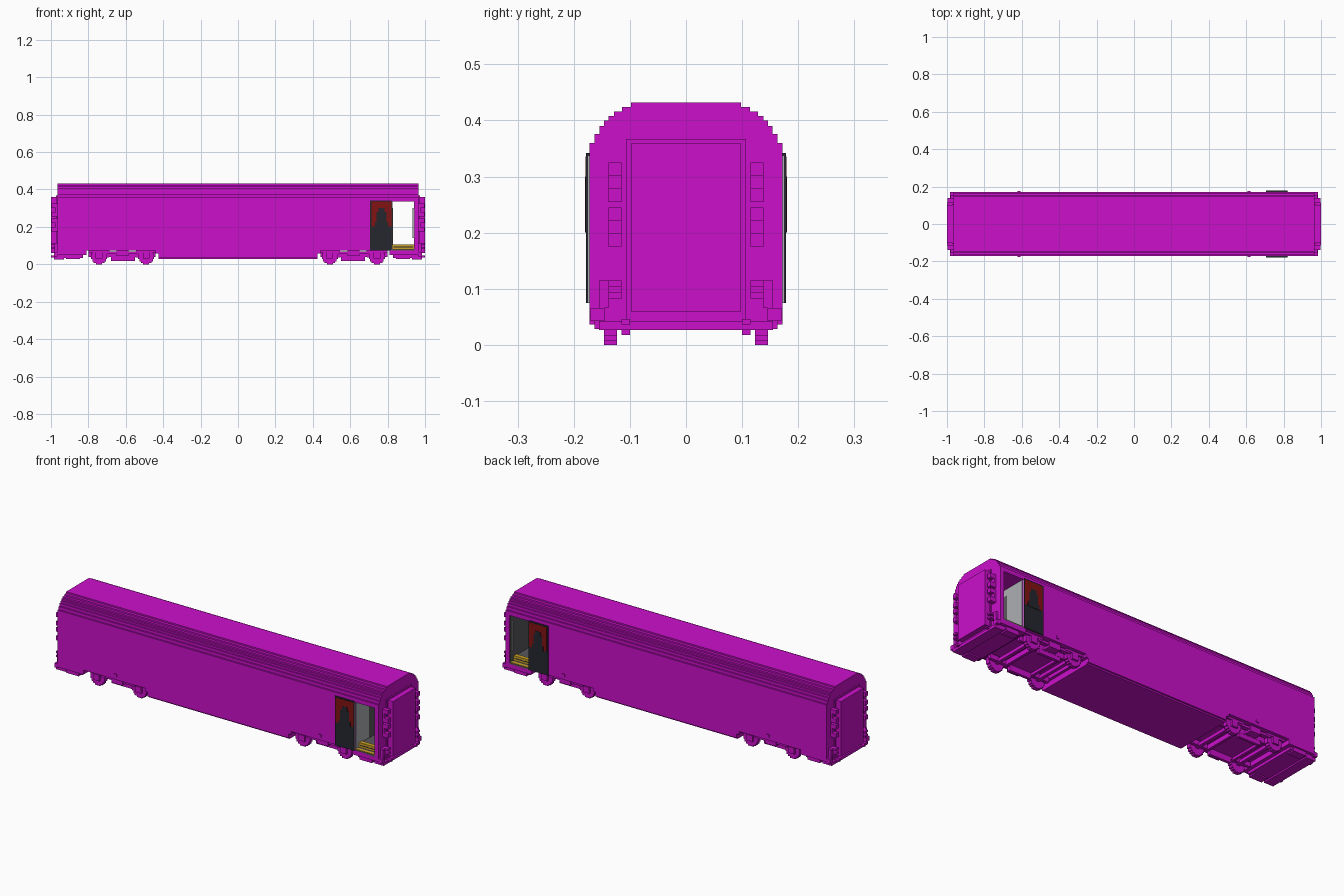
import bpy
import bmesh
import math

cube = bpy.data.objects.get("Cube")
if cube:
    bpy.data.objects.remove(cube, do_unlink=True)


def material(name, r, g, b):
    mat = bpy.data.materials.new(name)
    mat.use_nodes = True
    mat.diffuse_color = (r, g, b, 1)
    mat.node_tree.nodes["Principled BSDF"].inputs["Base Color"].default_value = (r, g, b, 1)
    return mat


magenta = material("magenta", 0.6, 0.005, 0.6)
charcoal = material("charcoal", 0.018, 0.02, 0.028)
red = material("dark red", 0.22, 0.006, 0.006)
yellow = material("yellow", 0.6, 0.36, 0.02)
light_grey = material("light grey", 0.42, 0.43, 0.45)
dark_grey = material("dark grey", 0.1, 0.1, 0.11)


def finish(bm, name, mat):
    bmesh.ops.recalc_face_normals(bm, faces=bm.faces)
    mesh = bpy.data.meshes.new(name)
    bm.to_mesh(mesh)
    bm.free()
    mesh.materials.append(mat)
    obj = bpy.data.objects.new(name, mesh)
    bpy.context.scene.collection.objects.link(obj)
    return obj


def add_box(bm, xs, ys, zs):
    corners = bmesh.ops.create_cube(bm, size=1)["verts"]
    for v in corners:
        v.co = [(lim[0] + lim[1]) / 2 + c * (lim[1] - lim[0])
                for lim, c in zip((xs, ys, zs), v.co)]


def flip(limits):
    return (-limits[1], -limits[0])


def box(name, mat, xs, ys, zs, mirror_x=False, mirror_y=False):
    """One box, optionally repeated on the other end and side."""
    bm = bmesh.new()
    for x in ([xs, flip(xs)] if mirror_x else [xs]):
        for y in ([ys, flip(ys)] if mirror_y else [ys]):
            add_box(bm, x, y, zs)
    return finish(bm, name, mat)


def prism(name, mat, half, x0, x1):
    """Extrude a mirrored (y, z) half profile along the car."""
    outline = half + [(-y, z) for y, z in reversed(half)]
    bm = bmesh.new()
    face = bm.faces.new([bm.verts.new((x0, y, z)) for y, z in outline])
    moved = bmesh.ops.extrude_face_region(bm, geom=[face])["geom"]
    bmesh.ops.translate(bm, vec=(x1 - x0, 0, 0),
                        verts=[g for g in moved if isinstance(g, bmesh.types.BMVert)])
    return finish(bm, name, mat)


def stairs(points):
    """Turn corner points into a stepped outline."""
    out = [points[0]]
    for (y0, z0), (y1, z1) in zip(points, points[1:]):
        out += [(y1, z0), (y1, z1)]
    return out


SIDE, END = 0.172, 0.965
DOOR0, DOOR1, SILL, LINTEL = 0.823, 0.943, 0.075, 0.337

# Body shell with stepped roof, split around the open doorway
roof = stairs([(SIDE, 0.36), (0.163, 0.376), (0.154, 0.39), (0.146, 0.4),
               (0.138, 0.408), (0.128, 0.416), (0.114, 0.424), (0.098, 0.432)])


def shell(name, x0, x1, bottom):
    prism(name, magenta, [(SIDE, bottom)] + roof, x0, x1)


shell("body_shell", -END, DOOR0, SILL)
shell("doorway_roof", DOOR0, DOOR1, LINTEL)
shell("body_end", DOOR1, END, SILL)

# Stepped underfloor tub between the bogies
tub = stairs([(0.154, 0.028), (0.163, 0.036), (SIDE, 0.044)])
prism("underfloor_tub", magenta, tub + [(SIDE, 0.08)], -0.425, 0.425)
box("tub_shoulder", magenta, (0.42, 0.44), (-SIDE, SIDE), (0.058, 0.08), mirror_x=True)

# End underframes and entry steps
box("end_underframe", magenta, (0.81, END), (-SIDE, SIDE), (0.05, SILL), mirror_x=True)
box("end_underframe_base", magenta, (0.83, END), (-0.155, 0.155), (0.035, 0.05), mirror_x=True)
box("entry_step", magenta, (0.845, 0.92), (0.12, 0.163), (0.028, 0.05), True, True)
box("end_bumper", magenta, (0.93, 0.985), (-0.155, 0.155), (0.027, 0.042), mirror_x=True)

# Gangway bellows and frame
box("gangway", magenta, (END, 1), (-0.098, 0.098), (0.06, 0.359), mirror_x=True)
box("gangway_frame", magenta, (END, 0.972), (-0.107, 0.107), (0.042, 0.367), mirror_x=True)

# Grab brackets on each end
for label, low, high in (("upper", 0.255, 0.325), ("middle", 0.175, 0.245), ("lower", 0.083, 0.115)):
    box(label + "_bracket_plate", magenta, (END, 0.975), (0.115, 0.138), (low, high), True, True)
    third = (high - low) / 3
    for part, base in (("foot", low), ("head", high - third)):
        box(label + "_bracket_" + part, magenta, (0.97, 0.998), (0.115, 0.138),
            (base, base + third), True, True)
box("corner_block", magenta, (END, 0.98), (0.138, 0.155), (0.066, 0.115), True, True)
box("corner_step", magenta, (END, 0.985), (0.145, 0.17), (0.043, 0.066), True, True)
box("coupler_hose", magenta, (0.95, 1), (0.1, 0.115), (0.036, 0.046), True, True)

# Bogies: stepped wheels, hubs, axles and frames
for end in (-1, 1):
    side = "left" if end > 0 else "right"
    for place, wheel_x in (("inner", 0.491), ("outer", 0.743)):
        bm = bmesh.new()
        cx, cz, radius = end * wheel_x, 0.046, 0.046
        for hand in (-1, 1):
            # Crossed slabs make the blocky round tread
            for angle in (20, 38, 52, 70):
                w = radius * math.cos(math.radians(angle))
                h = radius * math.sin(math.radians(angle))
                add_box(bm, (cx - w, cx + w), sorted((hand * 0.123, hand * 0.146)),
                        (cz - h / math.sin(math.radians(70)), cz + h))
            add_box(bm, (cx - 0.018, cx + 0.018), sorted((hand * 0.14, hand * 0.157)),
                    (cz - 0.015, cz + 0.018))
            add_box(bm, (cx - 0.055, cx + 0.055), sorted((hand * 0.13, hand * 0.154)),
                    (0.064, 0.076))
        add_box(bm, (cx - 0.009, cx + 0.009), (-0.13, 0.13), (cz - 0.009, cz + 0.009))
        finish(bm, f"{side}_{place}_wheelset", magenta)

box("bogie_side_beam", magenta, (0.44, 0.8), (0.1, 0.116), (0.04, 0.066), True, True)
box("bogie_outer_beam", magenta, (0.52, 0.715), (0.13, 0.152), (0.055, 0.069), True, True)
box("bogie_spring", magenta, (0.585, 0.65), (0.116, 0.157), (0.044, 0.08), True, True)
box("bogie_brake_shoe", magenta, (0.55, 0.68), (0.1, 0.115), (0.018, 0.045), True, True)
box("bogie_panel", magenta, (0.535, 0.7), (-0.1, 0.1), (0.05, 0.06), mirror_x=True)
for label, x in (("inner", 0.535), ("outer", 0.69)):
    box("bogie_cross_beam_" + label, magenta, (x, x + 0.014), (-0.116, 0.116),
        (0.036, 0.062), mirror_x=True)
box("side_lug", magenta, (0.607, 0.622), (0.17, 0.176), (0.092, 0.107), True, True)

# Open sliding door leaves: charcoal slab, red upper panel, stepped window
leaf = (0.707, 0.822)
box("door_leaf", charcoal, leaf, (SIDE, 0.178), (SILL, 0.342), mirror_y=True)
box("door_red_panel", red, (0.713, 0.82), (0.176, 0.179), (0.203, 0.336), mirror_y=True)
for label, half, low, high in (("lower", 0.034, 0.2, 0.225), ("middle", 0.026, 0.22, 0.28),
                               ("top", 0.016, 0.28, 0.3)):
    box("door_window_" + label, charcoal, (0.767 - half, 0.767 + half), (0.177, 0.18),
        (low, high), mirror_y=True)
box("door_edge_seal", light_grey, (0.818, 0.824), (0.172, 0.175), (SILL, LINTEL), mirror_y=True)

# Vestibule: floor, partitions, step edges and handrails
box("vestibule_floor", dark_grey, (DOOR0, DOOR1), (-0.135, 0.135), (SILL, 0.1))
box("door_sill", dark_grey, (DOOR0, DOOR1), (0.13, SIDE), (0.07, 0.08), mirror_y=True)
box("inner_partition", light_grey, (DOOR0 - 0.003, DOOR0 + 0.003), (-0.165, 0.165), (SILL, LINTEL))
box("end_partition", dark_grey, (DOOR1 - 0.003, DOOR1 + 0.003), (-0.165, 0.165), (SILL, LINTEL))
box("partition_door", dark_grey, (DOOR0, DOOR0 + 0.005), (-0.055, 0.055), (0.1, 0.3))
box("step_riser", yellow, (DOOR0 + 0.003, DOOR1 - 0.003), (0.135, 0.138), (0.08, 0.105), mirror_y=True)
box("step_stripe", charcoal, (DOOR0 + 0.008, DOOR1 - 0.008), (0.137, 0.139), (0.09, 0.094), mirror_y=True)
box("step_tread", yellow, (DOOR0 + 0.003, DOOR1 - 0.003), (0.115, 0.138), (0.1, 0.106), mirror_y=True)
box("lower_tread", yellow, (DOOR0 + 0.003, DOOR1 - 0.003), (0.152, 0.17), (0.078, 0.083), mirror_y=True)
box("door_handrail", light_grey, (DOOR1 - 0.009, DOOR1 - 0.003), (0.15, 0.157), (0.14, 0.3), mirror_y=True)
